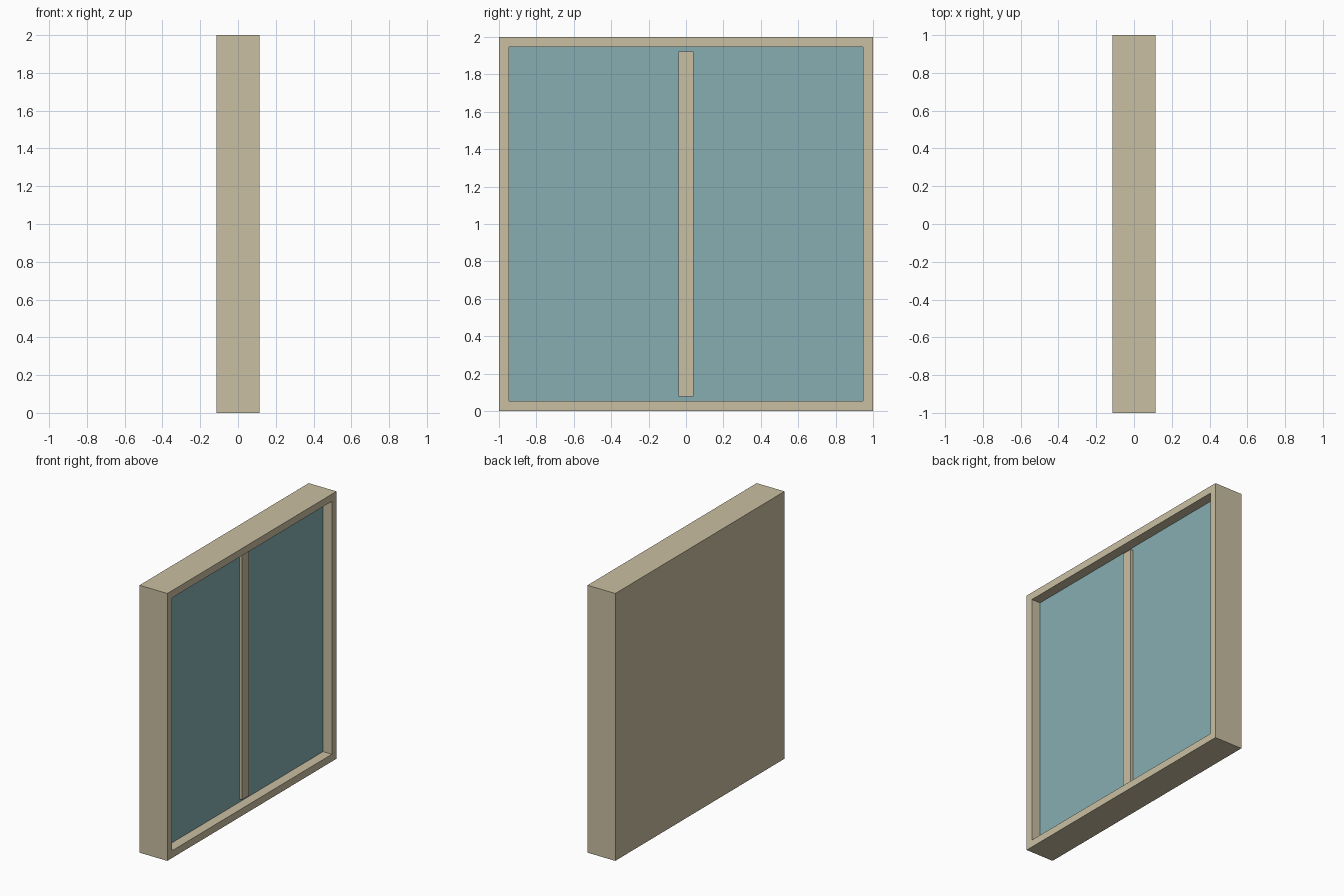
import bpy, bmesh

if "Cube" in bpy.data.objects:
    bpy.data.objects.remove(bpy.data.objects["Cube"])


def linear(c):
    c /= 255
    return c / 12.92 if c <= 0.04045 else ((c + 0.055) / 1.055) ** 2.4


def material(name, rgb):
    m = bpy.data.materials.new(name)
    m.diffuse_color = (*[linear(c) for c in rgb], 1)
    m.use_nodes = True
    m.node_tree.nodes["Principled BSDF"].inputs["Base Color"].default_value = m.diffuse_color
    return m


def box(bm, lo, hi):
    verts = bmesh.ops.create_cube(bm, size=1)["verts"]
    for v in verts:
        v.co = [lo[i] if v.co[i] < 0 else hi[i] for i in range(3)]


def finish(bm, name, *mats):
    me = bpy.data.meshes.new(name)
    bm.to_mesh(me)
    bm.free()
    for m in mats:
        me.materials.append(m)
    ob = bpy.data.objects.new(name, me)
    bpy.context.collection.objects.link(ob)
    return ob


beige = material("beige frame", (202, 191, 162))
blue = material("blue glass", (134, 174, 178))

HALF, BORDER, RECESS, BAR = 0.115, 0.077, 0.073, 0.04
glass_x = HALF - RECESS

# Frame: solid slab with the +x face inset and pushed back as the glass
bm = bmesh.new()
box(bm, (-HALF, -1, 0), (HALF, 1, 2))
bm.normal_update()
pane = max(bm.faces, key=lambda f: f.normal.x)
bmesh.ops.inset_region(bm, faces=[pane], thickness=BORDER)
walls = bmesh.ops.extrude_discrete_faces(bm, faces=[pane])["faces"]
for f in walls:
    f.material_index = 1
    for v in f.verts:
        v.co.x = glass_x
finish(bm, "window_frame", beige, blue)

# Central upright bar standing slightly proud of the glass
bm = bmesh.new()
box(bm, (glass_x - 0.01, -BAR, BORDER), (glass_x + 0.021, BAR, 2 - BORDER))
finish(bm, "center_bar", beige)
